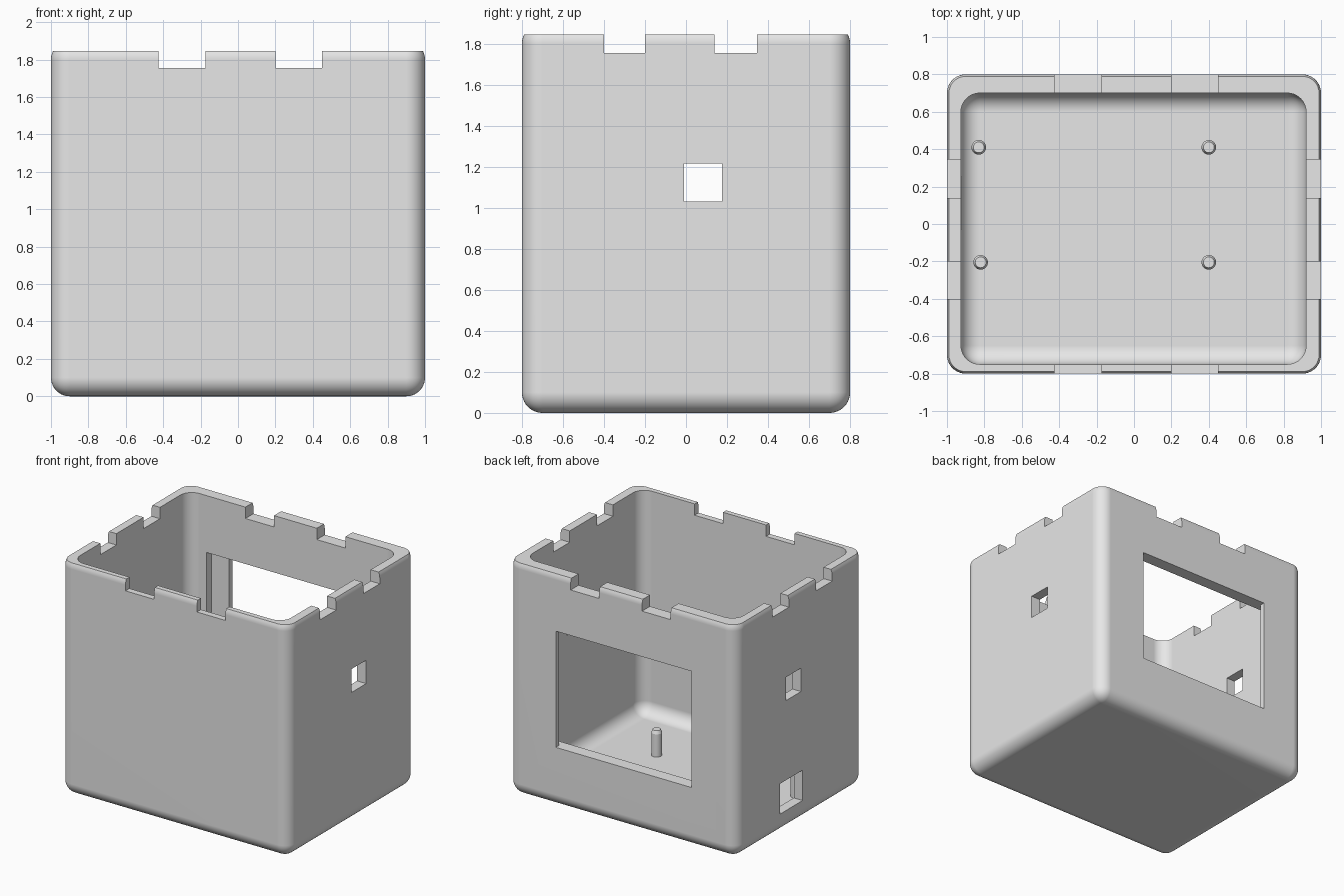
import bpy, bmesh, math
from mathutils import Vector

if "Cube" in bpy.data.objects:
    bpy.data.objects.remove(bpy.data.objects["Cube"])

grey = bpy.data.materials.new("light grey plastic")
grey.diffuse_color = (0.8, 0.8, 0.8, 1)
grey.use_nodes = True
grey.node_tree.nodes["Principled BSDF"].inputs["Base Color"].default_value = grey.diffuse_color


def box(name, x, y, z, radius=0.0):
    """Box from (min, max) ranges, with optional rounded edges."""
    bm = bmesh.new()
    bmesh.ops.create_cube(bm, size=1)
    for v in bm.verts:
        v.co = Vector([(lo + hi) / 2 + c * (hi - lo) for c, (lo, hi) in zip(v.co, (x, y, z))])
    if radius:
        bmesh.ops.bevel(bm, geom=bm.edges[:], offset=radius, segments=10,
                        profile=0.5, affect='EDGES', clamp_overlap=True)
    mesh = bpy.data.meshes.new(name)
    bm.to_mesh(mesh)
    bm.free()
    mesh.materials.append(grey)
    obj = bpy.data.objects.new(name, mesh)
    bpy.context.collection.objects.link(obj)
    return obj


def activate(obj):
    bpy.ops.object.select_all(action='DESELECT')
    obj.select_set(True)
    bpy.context.view_layer.objects.active = obj


def cut(obj, cutter):
    mod = obj.modifiers.new("cut", 'BOOLEAN')
    mod.operation = 'DIFFERENCE'
    mod.solver = 'EXACT'
    mod.object = cutter
    activate(obj)
    bpy.ops.object.modifier_apply(modifier=mod.name)
    bpy.data.objects.remove(cutter)


# Rounded outer body, trimmed flat just inside its top rounding
case = box("case_body", (-1, 1), (-0.8, 0.8), (0, 1.90), 0.1)
cut(case, box("top_trim", (-1.5, 1.5), (-1.5, 1.5), (1.845, 2.5)))

# Rounded inner cavity
cut(case, box("cavity", (-0.925, 0.92), (-0.75, 0.70), (0.08, 2.3), 0.1))

# Rim notches, running through opposite walls
for x in ((-0.425, -0.175), (0.20, 0.45)):
    cut(case, box("notch", x, (-1.2, 1.2), (1.755, 2.2)))
for y in ((-0.40, -0.20), (0.14, 0.345)):
    cut(case, box("notch", (-1.2, 1.2), y, (1.755, 2.2)))

# Small square hole through both side walls, larger port low on the left
cut(case, box("side_hole", (-1.2, 1.2), (-0.01, 0.175), (1.03, 1.215)))
cut(case, box("port_hole", (-1.2, -0.80), (-0.03, 0.255), (0.16, 0.40)))

# Back window with a wider recess on the inside
cut(case, box("window", (-0.61, 0.58), (0.5, 1.2), (0.475, 1.395)))
cut(case, box("window_recess", (-0.766, 0.74), (0.5, 0.76), (0.475, 1.395)))

activate(case)
bpy.ops.object.shade_smooth_by_angle(angle=math.radians(30))
case.modifiers.new("even_shading", 'WEIGHTED_NORMAL').keep_sharp = True

# Standoff posts on the floor with narrower tapered tips
for i, (x, y) in enumerate(((-0.83, 0.41), (0.40, 0.41), (-0.82, -0.205), (0.40, -0.205))):
    bm = bmesh.new()
    profile = ((0.039, 0.06), (0.039, 0.26), (0.029, 0.285))
    rings = [[bm.verts.new((x + r * math.cos(a * math.tau / 24),
                            y + r * math.sin(a * math.tau / 24), z)) for a in range(24)]
             for r, z in profile]
    for low, high in zip(rings, rings[1:]):
        for a in range(24):
            b = (a + 1) % 24
            bm.faces.new((low[a], low[b], high[b], high[a]))
    bm.faces.new(rings[-1])
    bm.faces.new(rings[0][::-1])
    mesh = bpy.data.meshes.new("post")
    bm.to_mesh(mesh)
    bm.free()
    mesh.materials.append(grey)
    post = bpy.data.objects.new(f"standoff_post_{i + 1}", mesh)
    bpy.context.collection.objects.link(post)
    activate(post)
    bpy.ops.object.shade_smooth_by_angle(angle=math.radians(20))
